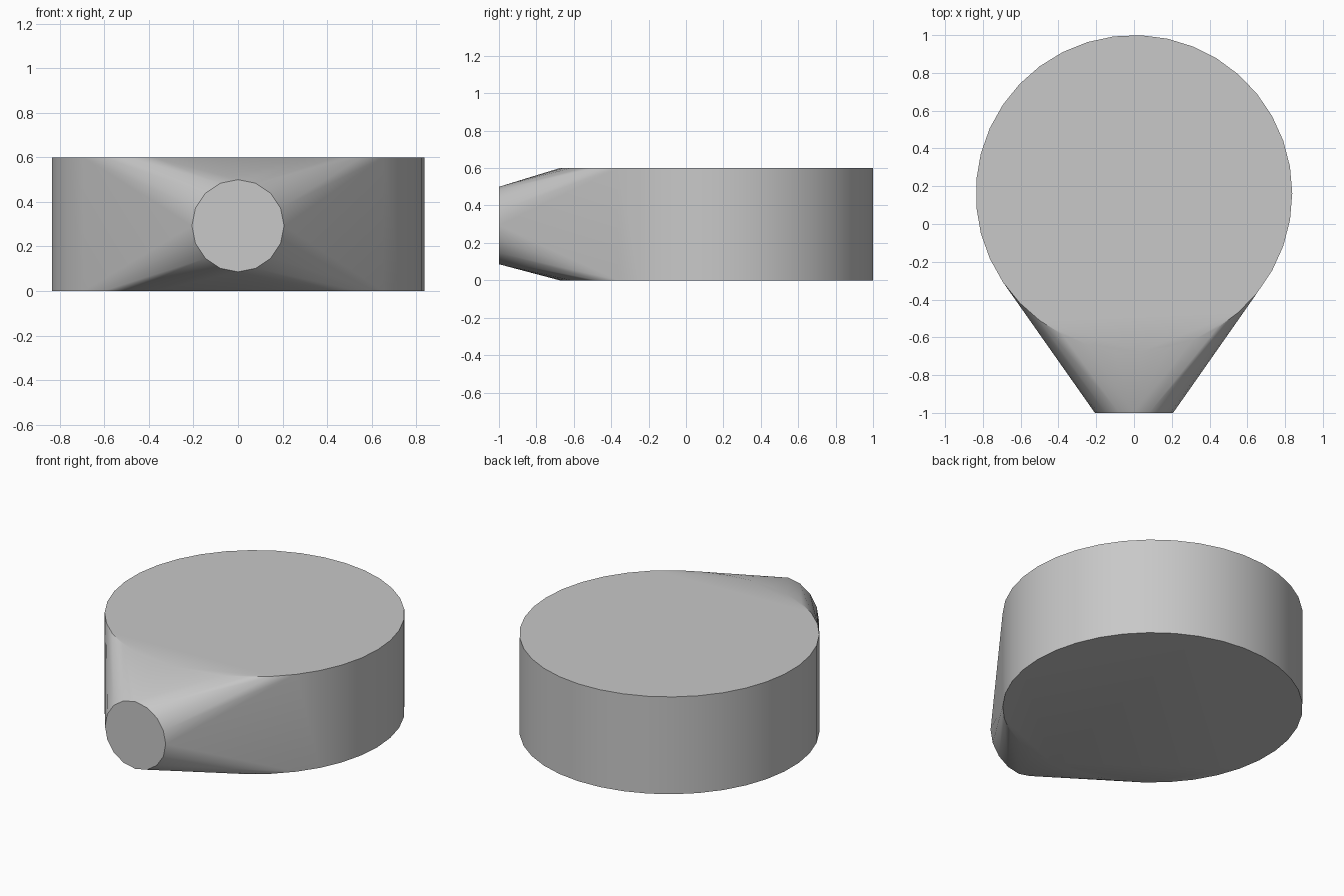
import bpy
import bmesh
from math import cos, sin, tau, radians

cube = bpy.data.objects.get("Cube")
if cube:
    bpy.data.objects.remove(cube, do_unlink=True)

# Single grey material
GREY = (0.58, 0.58, 0.58, 1.0)
mat = bpy.data.materials.new("light grey")
mat.use_nodes = True
mat.diffuse_color = GREY
mat.node_tree.nodes["Principled BSDF"].inputs["Base Color"].default_value = GREY

# Round body dimensions
BODY_R, BODY_Y, HEIGHT, BODY_SIDES = 0.838, 0.162, 0.6, 37
# Spout mouth dimensions
MOUTH_R, MOUTH_Y, MOUTH_Z, MOUTH_SIDES = 0.207, -1.0, 0.293, 16


def ring(radius, sides):
    return [(radius * cos(tau * i / sides), radius * sin(tau * i / sides))
            for i in range(sides)]


bm = bmesh.new()

# Bottom and top rims of the body
for z in (0.0, HEIGHT):
    for x, y in ring(BODY_R, BODY_SIDES):
        bm.verts.new((x, y + BODY_Y, z))

# Upright circular mouth at the front
for x, z in ring(MOUTH_R, MOUTH_SIDES):
    bm.verts.new((x, MOUTH_Y, z + MOUTH_Z))

# Skin stretched over the rims and the mouth
bmesh.ops.convex_hull(bm, input=bm.verts[:])
# Merge coplanar triangles into clean flat caps
bmesh.ops.dissolve_limit(bm, angle_limit=radians(0.2),
                         verts=bm.verts[:], edges=bm.edges[:])
bmesh.ops.recalc_face_normals(bm, faces=bm.faces[:])

mesh = bpy.data.meshes.new("tapered_body")
bm.to_mesh(mesh)
bm.free()
mesh.materials.append(mat)
body = bpy.data.objects.new("tapered_body", mesh)
bpy.context.collection.objects.link(body)

# Smooth curved walls, crisp rims
bpy.ops.object.select_all(action='DESELECT')
body.select_set(True)
bpy.context.view_layer.objects.active = body
bpy.ops.object.shade_smooth_by_angle(angle=radians(30))
